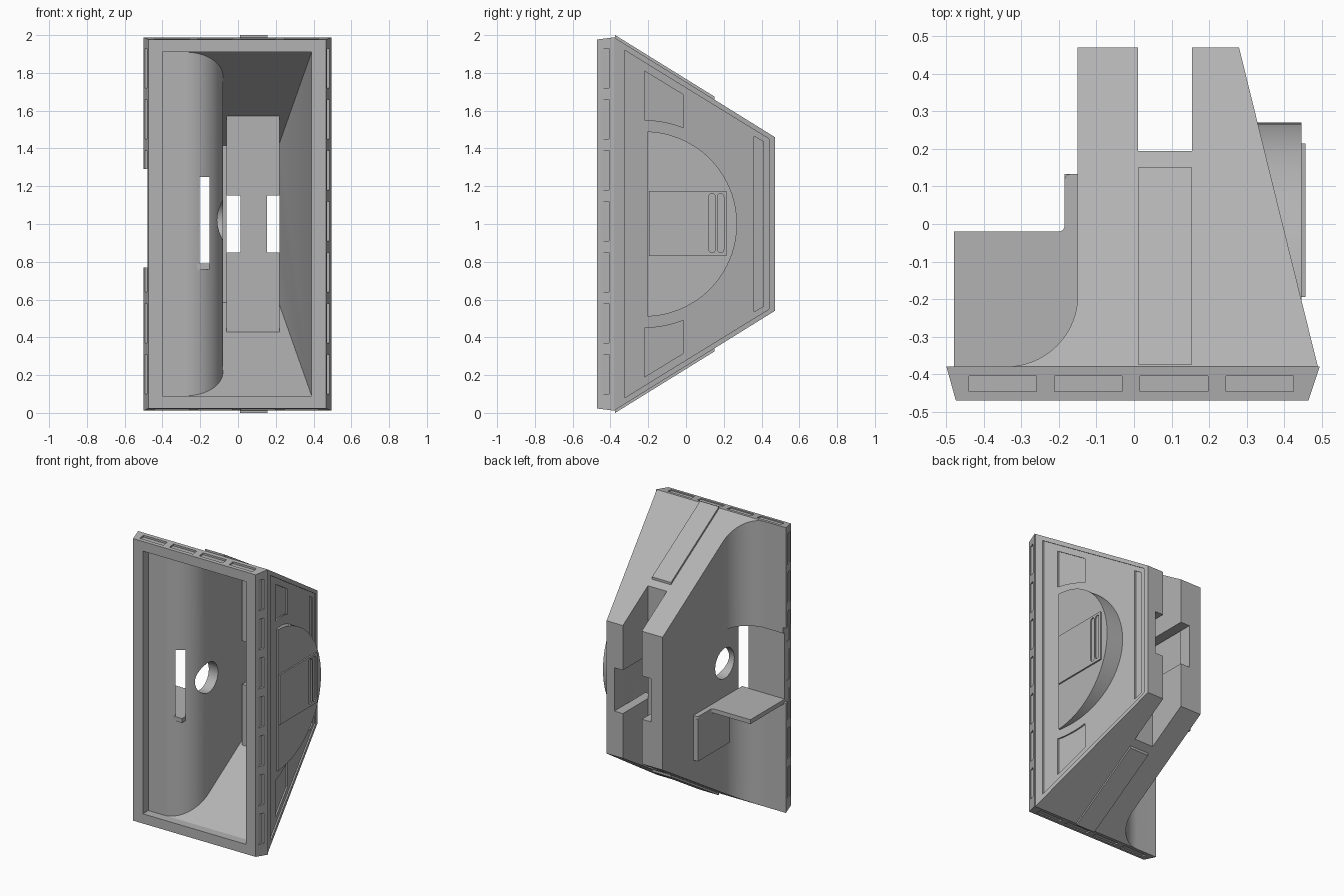
import bpy, bmesh
from math import sin, cos, pi, radians

if "Cube" in bpy.data.objects:
    bpy.data.objects.remove(bpy.data.objects["Cube"])

grey = bpy.data.materials.new("mid_grey")
grey.use_nodes = True
COL = (0.45, 0.45, 0.45, 1)
grey.diffuse_color = COL
grey.node_tree.nodes["Principled BSDF"].inputs["Base Color"].default_value = COL


def prism(name, axis, pts, lo, hi):
    """Extrude a profile along z (points x,y) or x (points y,z); lo/hi may depend on the point."""
    f = [(v if callable(v) else (lambda p, v=v: v)) for v in (lo, hi)]
    bm = bmesh.new()
    rings = []
    for g in f:
        rings.append([bm.verts.new((p[0], p[1], g(p)) if axis == "z" else (g(p), p[0], p[1])) for p in pts])
    bm.faces.new(rings[0])
    bm.faces.new(rings[1])
    n = len(pts)
    for i in range(n):
        j = (i + 1) % n
        bm.faces.new((rings[0][i], rings[0][j], rings[1][j], rings[1][i]))
    bmesh.ops.recalc_face_normals(bm, faces=bm.faces)
    mesh = bpy.data.meshes.new(name)
    bm.to_mesh(mesh)
    bm.free()
    mesh.materials.append(grey)
    ob = bpy.data.objects.new(name, mesh)
    bpy.context.collection.objects.link(ob)
    return ob


def box(name, x, y, z):
    return prism(name, "z", [(x[0], y[0]), (x[1], y[0]), (x[1], y[1]), (x[0], y[1])], z[0], z[1])


def combine(ob, other, op="DIFFERENCE"):
    mod = ob.modifiers.new("bool", "BOOLEAN")
    mod.operation, mod.solver, mod.object = op, "EXACT", other
    bpy.context.view_layer.objects.active = ob
    bpy.ops.object.modifier_apply(modifier=mod.name)
    bpy.data.objects.remove(other)
    return ob


def two_way(name, plan, side):
    """Solid whose plan and side outlines are both given."""
    ob = prism(name, "z", plan, -1, 3)
    return combine(ob, prism("cutter", "x", side, -1, 1), "INTERSECT")


def arc(c, r, a0, a1, n=16):
    return [(c[0] + r * cos(radians(a0 + (a1 - a0) * i / n)),
             c[1] + r * sin(radians(a0 + (a1 - a0) * i / n))) for i in range(n + 1)]


def mirrored(half):
    """Complete an upper profile with its reflection about z = 1."""
    return half + [(y, 2 - z) for y, z in reversed(half)]


def flip(pts):
    return [(y, 2 - z) for y, z in pts]


def flank(off):
    """x of the slanted side wall at a profile point, plus an offset."""
    return lambda p: 0.49 - 0.247 * (p[0] + 0.38) + off


# Tapered housing with a coved right side
housing = two_way("housing",
                  [(0.47, -0.42), (0.49, -0.38), (0.28, 0.47), (-0.15, 0.47)]
                  + arc((-0.34, -0.19), 0.19, 0, -90) + [(-0.34, -0.42)],
                  mirrored([(-0.42, 1.95), (-0.38, 1.988), (0.47, 1.46)]))

# Flared front flange
flange = two_way("flange", [(-0.475, -0.47), (0.465, -0.47), (0.495, -0.38), (-0.5, -0.38)],
                 mirrored([(-0.47, 1.977), (-0.38, 1.988)]))
combine(housing, flange, "UNION")

# Open cavity, leaving the rear slot box standing inside it
cavity = two_way("cavity",
                 [(-0.40, -0.5), (0.39, -0.5), (0.39, -0.41), (0.215, 0.38), (-0.08, 0.38)]
                 + arc((-0.28, -0.21), 0.2, 0, -90) + [(-0.40, -0.41)],
                 mirrored([(-0.5, 1.91), (-0.41, 1.91), (0.38, 1.415)]))
combine(cavity, box("slot_box", (-0.06, 0.22), (0.13, 0.6), (0, 2)))
combine(housing, cavity)

# Rear slot and the two windows beside it
combine(housing, box("cutter", (0.01, 0.155), (0.195, 1), (-1, 3)))
for x in ((-0.06, 0.012), (0.153, 0.22)):
    combine(housing, box("cutter", x, (0.1, 1), (0.85, 1.15)))

# Squared relief in the cove, trimmed flange edge and round hole
combine(housing, box("cutter", (-0.6, -0.15), (-0.395, 1), (0.77, 1.25)))
combine(housing, box("cutter", (-0.6, -0.479), (-1, 1), (0.77, 1.29)))
combine(housing, prism("cutter", "x", arc((-0.21, 1.02), 0.105, 0, 348.75, 31), -0.3, 0))

# Shallow pockets around the flange edge
for i in range(4):
    x = -0.44 + 0.2283 * i
    for z in ((1.972, 3), (-1, 0.028)):
        combine(housing, box("cutter", (x, x + 0.18), (-0.447, -0.405), z))
for i in range(7):
    z = 0.10 + 0.27 * i
    for x in ((0.468, 1), (-1, -0.476)):
        combine(housing, box("cutter", x, (-0.45, -0.408), (z, z + 0.21)))

# Recessed side panel with deeper corner pockets and a rear strip
combine(housing, prism("cutter", "x", mirrored([(-0.325, 1.92), (0.44, 1.45)]), flank(-0.01), 1))
corner = [(-0.22, 1.81), (-0.015, 1.685)] + arc((-0.22, 1), 0.55, 68, 90, 8)
strip = mirrored([(0.36, 1.465), (0.41, 1.435)])
for pocket in (corner, flip(corner), strip):
    combine(housing, prism("cutter", "x", pocket, flank(-0.02), 1))

# Half-round boss on the side, its plate and grip grooves
boss = prism("side_boss", "x", arc((-0.22, 1), 0.49, -88, 88, 48), flank(-0.04), 0.447)
plate = box("boss_plate", (0.43, 0.457), (-0.195, 0.215), (0.83, 1.175))
for y in (0.138, 0.183):
    pill = arc((y, 1.145), 0.017, 0, 180, 8) + arc((y, 0.865), 0.017, 180, 360, 8)
    combine(plate, prism("cutter", "x", pill, 0.449, 1))

# Raised rails on the top and bottom slopes
rail = [(-0.375, 1.96), (-0.375, 2.0), (0.15, 1.675), (0.15, 1.63)]
top_rail = prism("top_rail", "x", rail, 0.01, 0.155)
bottom_rail = prism("bottom_rail", "x", flip(rail), 0.01, 0.155)

# Shelf bracket on the coved side
shelf = prism("shelf", "z", [(-0.48, -0.40), (-0.48, -0.02)] + arc((-0.2, -0.005), 0.015, -90, 0, 5)
              + arc((-0.17, 0.118), 0.015, 180, 90, 5) + [(-0.15, 0.133), (-0.15, -0.40)], 0.76, 0.79)
bracket = prism("shelf_bracket", "x", [(-0.22, 0.48), (0.133, 0.48), (0.133, 0.77), (-0.22, 0.77)], -0.185, -0.148)

for ob in (housing, boss, plate, top_rail, bottom_rail, shelf, bracket):
    bpy.ops.object.select_all(action="DESELECT")
    ob.select_set(True)
    bpy.context.view_layer.objects.active = ob
    bpy.ops.object.shade_smooth_by_angle(angle=radians(30))
